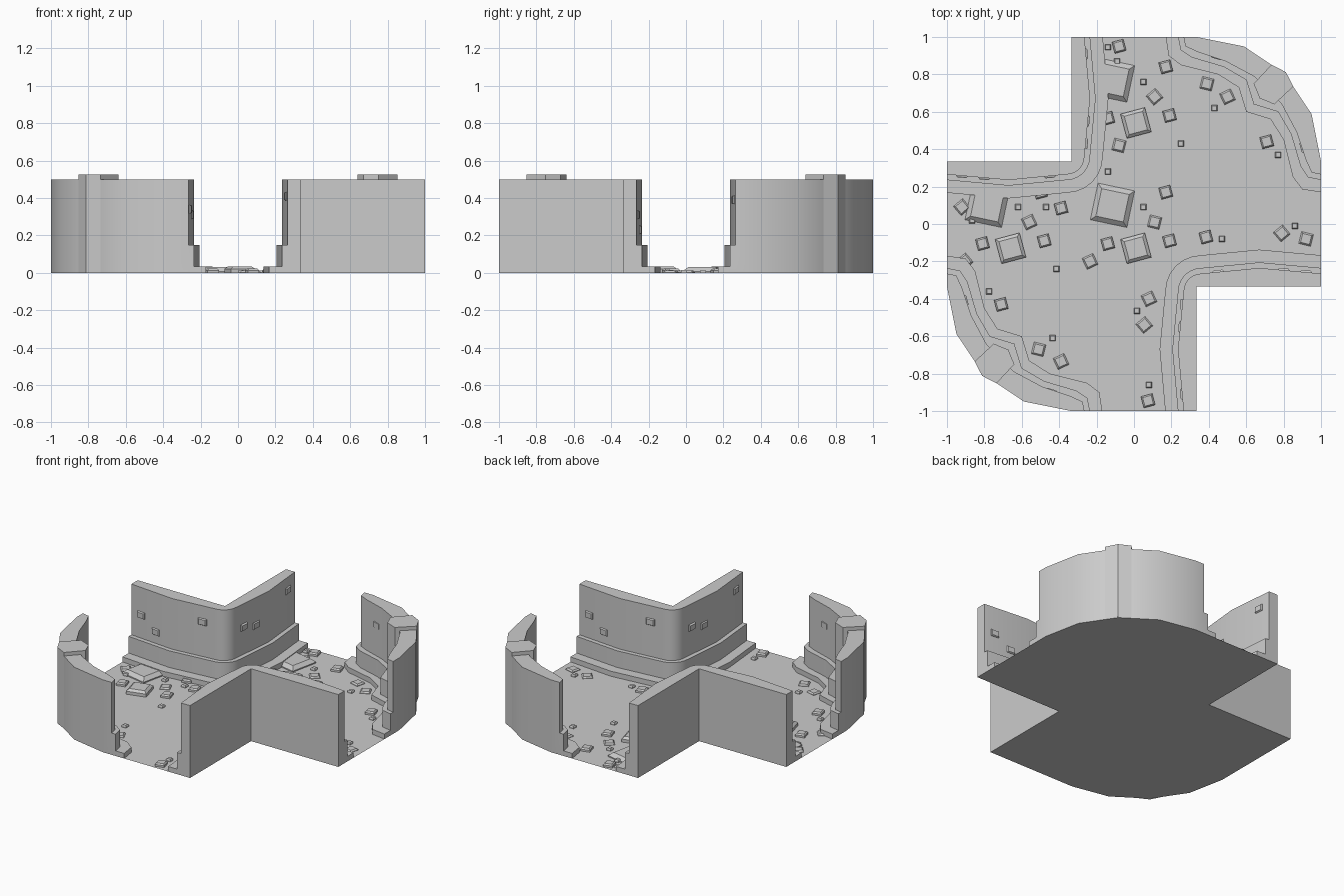
import bpy, bmesh, math
from mathutils import Matrix, Vector

if "Cube" in bpy.data.objects:
    bpy.data.objects.remove(bpy.data.objects["Cube"])

T = 1 / 3


def make(name, verts, faces, smooth=False, matrix=None):
    bm = bmesh.new()
    vs = [bm.verts.new(v) for v in verts]
    for f in faces:
        bm.faces.new([vs[i] for i in f])
    bmesh.ops.remove_doubles(bm, verts=bm.verts, dist=1e-4)
    bmesh.ops.recalc_face_normals(bm, faces=bm.faces)
    me = bpy.data.meshes.new(name)
    bm.to_mesh(me)
    bm.free()
    ob = bpy.data.objects.new(name, me)
    bpy.context.collection.objects.link(ob)
    if matrix:
        ob.matrix_world = matrix
    if smooth:
        bpy.ops.object.select_all(action='DESELECT')
        ob.select_set(True)
        bpy.context.view_layer.objects.active = ob
        bpy.ops.object.shade_smooth_by_angle(angle=math.radians(32))
    return ob


def frustum(name, w, d, h, top, matrix, smooth=False, rim=0.6):
    """Block with straight sides up to rim*h and a chamfered top."""
    rings = [(1, 0), (1, h * rim), (top, h)]
    vs = [(sx * w / 2 * k, sy * d / 2 * k, z) for k, z in rings
          for sx, sy in ((-1, -1), (1, -1), (1, 1), (-1, 1))]
    fs = [(r * 4 + i, r * 4 + (i + 1) % 4, r * 4 + 4 + (i + 1) % 4, r * 4 + 4 + i)
          for r in range(2) for i in range(4)] + [(8, 9, 10, 11)]
    if not smooth:
        fs.append((3, 2, 1, 0))
    return make(name, vs, fs, smooth, matrix)


def stepped_wall(name, stations, matrix):
    """Loft of wall, ledge and curb; a station is outer, wall, ledge, curb in plan."""
    prof = [(0, 0), (0, .5), (1, .5), (1, .15), (2, .15), (2, .035), (3, .035), (3, 0)]
    n = len(prof)
    vs = [(s[k][0], s[k][1], z) for s in stations for k, z in prof]
    fs = [(a * n + i, a * n + i + 1, a * n + n + i + 1, a * n + n + i)
          for a in range(len(stations) - 1) for i in range(n - 1)]
    fs += [tuple(range(n)), tuple(range(len(vs) - n, len(vs)))]
    return make(name, vs, fs, True, matrix)


# floor outline, half of it turned by 180 degrees for the other half
arc = [(T + 2 * T * math.cos(math.radians(a)), T + 2 * T * math.sin(math.radians(a)))
       for a in (0, 22.5, 45, 67.5, 90)]
half = arc + [(-T, 1), (-T, T), (-1, T)]
outline = half + [(-x, -y) for x, y in half]
outline = [p for i, p in enumerate(outline)
           if (Vector(p) - Vector(outline[i - 1])).length > 1e-4]
make("floor", [(x, y, 0) for x, y in outline], [tuple(range(len(outline)))])

# inner corner wall: west arm, rounded corner, north arm
OFFS = (.265, .235, .167)
corner = [[(-x, T)] + [(-x, o - b) for o in OFFS] for x, b in ((1, 0), (.67, .03), (.36, 0))]
for i in range(7):
    a = math.radians(-90 + 15 * i)
    corner.append([(-T, T)] + [(-.36 + (.36 - o) * math.cos(a), .36 + (.36 - o) * math.sin(a))
                               for o in OFFS])
corner += [[(-o[1], -o[0]) for o in s] for s in reversed(corner[:3])]

# outer curved wall, mirrored over the diagonal
curved = [
    [arc[0], (1, .265), (1, .235), (1, .17)],
    [arc[0], (.95, .275), (.93, .25), (.90, .185)],
    [arc[0], (.92, .34), (.89, .31), (.85, .25)],
    [arc[1], (.87, .49), (.84, .48), (.80, .45)],
    [arc[1], (.79, .64), (.77, .60), (.73, .56)],
    [arc[2], (.72, .72), (.64, .64), (.60, .60)],
]
curved += [[(y, x) for x, y in s] for s in reversed(curved[:5])]

pillar = [(.64, .75), (.735, .852), (.812, .812), (.852, .735), (.75, .64), (.672, .672)]
# bricks on the walls: x, y, z, facing angle in degrees
bricks = [(-.92, .258, .31, -95), (-.80, .247, .23, -95), (-.45, .256, .39, -85),
          (-.257, .43, .34, -5), (-.248, .55, .31, -5), (-.258, .91, .41, 5),
          (.90, .41, .30, 195), (.44, .893, .36, 255)]

for tag, turn in (("north", 0), ("south", math.pi)):
    R = Matrix.Rotation(turn, 4, 'Z')
    stepped_wall(tag + "_corner_wall", corner, R)
    stepped_wall(tag + "_curved_wall", curved, R)
    m = len(pillar)
    make(tag + "_pillar", [(x, y, z) for z in (0, .525) for x, y in pillar],
         [(i, (i + 1) % m, m + (i + 1) % m, m + i) for i in range(m)]
         + [tuple(range(m, 2 * m))], False, R)
    for i, (x, y, z, a) in enumerate(bricks):
        M = (R @ Matrix.Translation((x, y, z)) @ Matrix.Rotation(math.radians(a), 4, 'Z')
             @ Matrix.Rotation(math.radians(90), 4, 'Y') @ Matrix.Translation((0, 0, -.008)))
        frustum(f"{tag}_wall_brick_{i}", .045, .06, .018, .8, M)

# paving stones: a cluster repeated over three tiles, plus loose ones
big, medium, small, worn, worn_big = [], [], [], [], []
for dx, dy in ((0, 0), (0, .67), (-.67, 0)):
    big.append((.01 + dx, -.13 + dy))
    medium += [(.19 + dx, -.09 + dy), (-.14 + dx, -.105 + dy), (.17 + dx, .17 + dy)]
    small.append((.05 + dx, .09 + dy))
    worn_big.append((-.115 + dx, .10 + dy))
    worn += [(.11 + dx, .01 + dy), (-.235 + dx, -.20 + dy)]
worn[3] = (-.08, .42)
medium += [(-.08, .95), (.71, .44), (-.39, .085), (.385, -.07), (-.71, -.43), (.075, -.945)]
small += [(-.14, .945), (-.09, .87), (-.14, .28), (.25, .43), (.43, .62), (.77, .37),
          (-.47, .09), (.47, -.08), (.86, -.01), (-.865, .02), (-.415, -.24),
          (-.775, -.36), (-.435, -.61), (.015, -.465), (.08, -.86)]
worn += [(.39, .75), (.50, .68), (.79, -.05), (.92, -.08), (.08, -.40), (.055, -.54),
         (-.51, -.67), (-.39, -.735), (-.92, .09)]

for name, spots, size, h, smooth in (
        ("big_stone", big, .135, .035, False), ("medium_stone", medium, .063, .022, False),
        ("small_stone", small, .032, .016, False), ("worn_stone", worn, .065, .012, True),
        ("worn_big_stone", worn_big, .20, .03, True)):
    for i, (x, y) in enumerate(spots):
        a = 15 if name in ("big_stone", "medium_stone") else (0 if not smooth else (-14, 25, 40)[i % 3])
        if name == "worn_big_stone":
            a = -12
        M = Matrix.Translation((x, y, 0)) @ Matrix.Rotation(math.radians(a), 4, 'Z')
        frustum(f"{name}_{i}", size, size, h, .75, M, smooth, .25 if smooth else .6)
